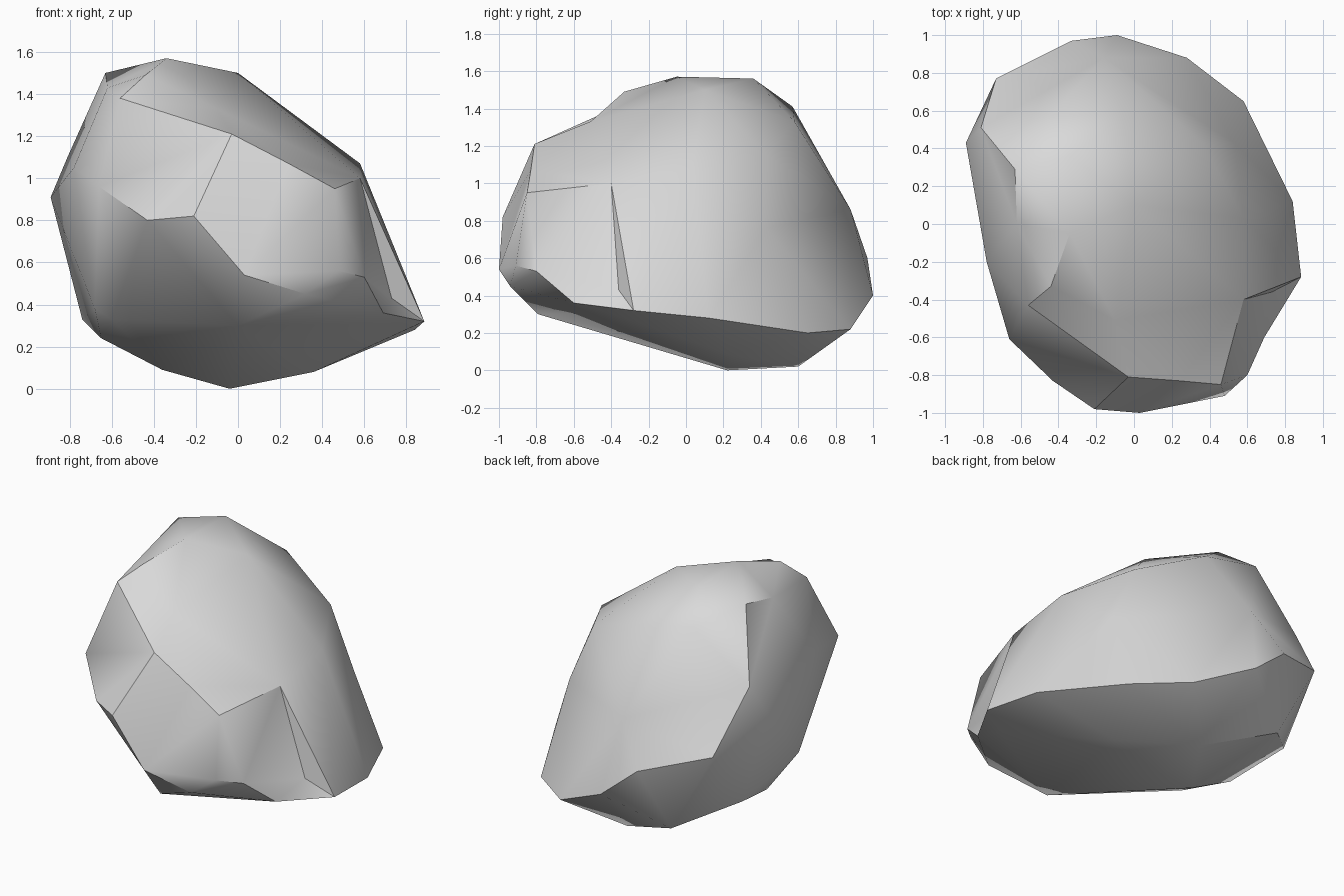
import bpy, bmesh
from mathutils import Vector

if "Cube" in bpy.data.objects:
    bpy.data.objects.remove(bpy.data.objects["Cube"])

# Corner points of the boulder, (x, y, z)
CORNERS = [
    # front face
    (-.03, -.81, 1.21), (.24, -.83, 1.07), (.46, -.85, .95), (-.21, -.98, .82), (.03, -1, .54),
    (.32, -.94, .45), (.48, -.91, .56), (.6, -.8, .53), (.69, -.6, .36), (-.43, -.83, .8),
    # notch at the right front
    (.67, -.42, .31), (.73, -.36, .43),
    # left side
    (-.66, -.61, .96), (-.56, -.43, 1.38), (-.44, -.33, 1.49), (-.78, -.2, 1.05), (-.62, 0, 1.43),
    (-.63, .29, 1.5), (-.81, .51, 1.1), (-.89, .43, .91), (-.74, .48, .33), (-.6, -.28, .33), (-.68, -.18, .38),
    # top
    (-.34, -.05, 1.57), (-.34, .36, 1.56), (0, .1, 1.5), (-.45, .57, 1.41), (-.1, -.51, 1.33),
    (-.06, .58, 1.33), (.36, .43, 1.15), (.58, .03, 1.07), (.58, -.4, 1),
    # back
    (-.73, .77, .72), (-.33, .97, .6), (-.16, .88, .86), (.53, .43, .76),
    (-.09, 1, .4), (-.44, .78, .19),
    # right rim and underside
    (.28, .88, .22), (.58, .65, .2), (.84, .12, .28), (.885, -.28, .32),
    (-.04, .22, 0), (0, .6, .02), (.36, .25, .08), (-.36, .1, .09), (-.65, .1, .24), (0, -.79, .3)]

# Skin the points: take the hull of a rounder copy, so shallow hollows are
# kept as corners, then move every corner to its true place
CENTRE = Vector((0, 0, .75))
ROUNDING = .85
bm = bmesh.new()
true_place = {}
for c in CORNERS:
    d = Vector(c) - CENTRE
    d = Vector((d.x * 1.1, d.y * .95, d.z * 1.2))
    v = bm.verts.new(d / d.length ** ROUNDING)
    true_place[v] = Vector(c)
bmesh.ops.convex_hull(bm, input=bm.verts)
bmesh.ops.delete(bm, geom=[v for v in bm.verts if not v.link_faces], context='VERTS')
bmesh.ops.recalc_face_normals(bm, faces=bm.faces)
for v in bm.verts:
    v.co = true_place[v]

mesh = bpy.data.meshes.new("boulder")
bm.to_mesh(mesh)
bm.free()
rock = bpy.data.objects.new("boulder", mesh)
bpy.context.collection.objects.link(rock)

# Plain stone colour, soft shading with the hard breaks kept
stone = bpy.data.materials.new("grey stone")
stone.diffuse_color = (.7, .7, .7, 1)
stone.use_nodes = True
stone.node_tree.nodes["Principled BSDF"].inputs["Base Color"].default_value = stone.diffuse_color
mesh.materials.append(stone)
bpy.context.view_layer.objects.active = rock
rock.select_set(True)
bpy.ops.object.shade_smooth_by_angle(angle=.7)
